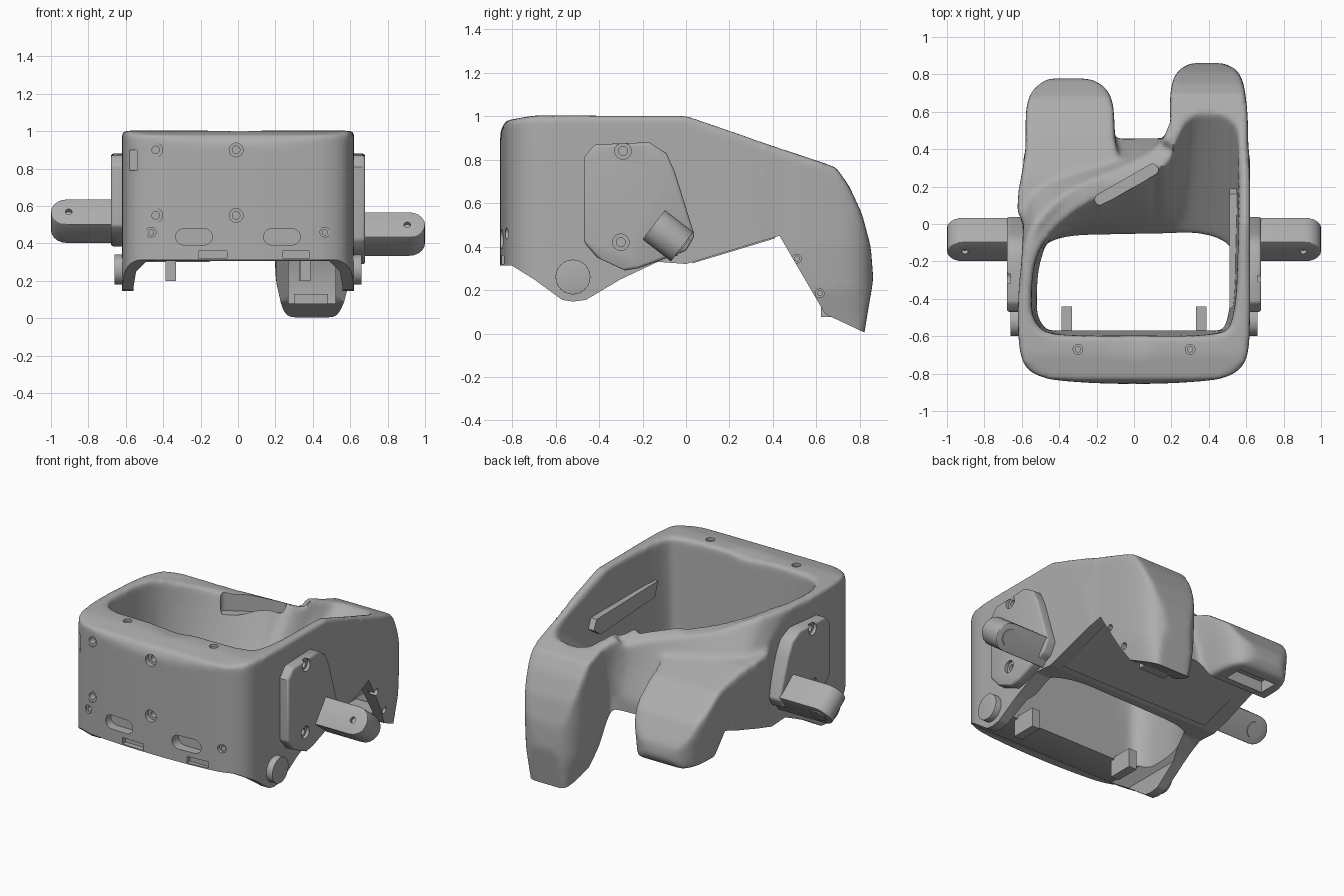
import bpy, bmesh, math
from mathutils import Vector

cube = bpy.data.objects.get("Cube")
if cube:
    bpy.data.objects.remove(cube, do_unlink=True)

shell_grey = bpy.data.materials.new("shell_grey")
shell_grey.use_nodes = True
shell_grey.diffuse_color = (0.42, 0.42, 0.42, 1)
shell_grey.node_tree.nodes["Principled BSDF"].inputs["Base Color"].default_value = (0.42, 0.42, 0.42, 1)


# ---------- helpers ----------
def make_object(name, bm):
    mesh = bpy.data.meshes.new(name)
    bm.to_mesh(mesh)
    bm.free()
    obj = bpy.data.objects.new(name, mesh)
    bpy.context.scene.collection.objects.link(obj)
    return obj


def loft(name, rings):
    """Closed solid through rings that share one point count."""
    bm = bmesh.new()
    loops = [[bm.verts.new(p) for p in ring] for ring in rings]
    count = len(loops[0])
    for low, high in zip(loops, loops[1:]):
        for i in range(count):
            j = (i + 1) % count
            bm.faces.new((low[i], low[j], high[j], high[i]))
    bm.faces.new(loops[0])
    bm.faces.new(loops[-1])
    bmesh.ops.recalc_face_normals(bm, faces=bm.faces)
    bmesh.ops.triangulate(bm, faces=[f for f in bm.faces if len(f.verts) > 4])
    return make_object(name, bm)


PLACE = {"x": lambda a, b, c: (c, a, b),
         "y": lambda a, b, c: (a, c, b),
         "z": lambda a, b, c: (a, b, c)}


def prism(name, points, axis, start, end):
    put = PLACE[axis]
    return loft(name, [[put(a, b, c) for a, b in points] for c in (start, end)])


def rect(a, b, c, d):
    return [(a, c), (b, c), (b, d), (a, d)]


def stadium(a, b, half, radius, angle=0.0, steps=10):
    points = []
    for side in (1, -1):
        for i in range(steps + 1):
            t = math.pi * (i / steps - 0.5) + (0 if side == 1 else math.pi)
            u, v = side * half + radius * math.cos(t), radius * math.sin(t)
            points.append((a + u * math.cos(angle) - v * math.sin(angle),
                           b + u * math.sin(angle) + v * math.cos(angle)))
    return points


def circle(a, b, radius, steps=24):
    turn = math.tau / steps
    return [(a + radius * math.cos(i * turn), b + radius * math.sin(i * turn)) for i in range(steps)]


def bore(axis, a, b, radius, outside, step, end):
    """Stepped screw hole cutter."""
    put = PLACE[axis]
    stages = [(radius, outside), (radius, step), (radius * 0.55, step), (radius * 0.55, end)]
    return loft("bore", [[put(u, v, c) for u, v in circle(a, b, r)] for r, c in stages])


def smooth_ring(points, steps=4):
    """Closed Catmull-Rom curve through the points."""
    pts = [Vector(p) for p in points]
    n, out = len(pts), []
    for i in range(n):
        p, q, r, s = (pts[(i + k) % n] for k in (-1, 0, 1, 2))
        for k in range(steps):
            t = k / steps
            out.append(0.5 * (2 * q + (r - p) * t + (2 * p - 5 * q + 4 * r - s) * t ** 2
                              + (3 * q - p - 3 * r + s) * t ** 3))
    return out


def apply_modifiers(obj):
    graph = bpy.context.evaluated_depsgraph_get()
    mesh = bpy.data.meshes.new_from_object(obj.evaluated_get(graph))
    obj.modifiers.clear()
    obj.data = mesh


def combine(target, other, operation):
    mod = target.modifiers.new("boolean", "BOOLEAN")
    mod.operation, mod.solver, mod.object = operation, "EXACT", other
    apply_modifiers(target)
    bpy.data.objects.remove(other, do_unlink=True)


def join(name, objects):
    bm = bmesh.new()
    for obj in objects:
        bm.from_mesh(obj.data)
        bpy.data.objects.remove(obj, do_unlink=True)
    return make_object(name, bm)


def round_edges(obj, width):
    mod = obj.modifiers.new("bevel", "BEVEL")
    mod.width, mod.segments, mod.limit_method, mod.angle_limit = width, 3, "ANGLE", math.radians(40)
    apply_modifiers(obj)


# ---------- main shell ----------
def rim_height(x, y):
    slope = 0.36 if x > 0.15 else 0.55
    return 1.02 - slope * max(0, y)


def outer_foot(x, y):
    return (x, 0.45 - 0.1 * abs(x / 0.62) ** 6 + 0.02 * y) if y > -0.2 else (x, y)


def inner_foot(x, y):
    u = max(-1, min(1, x / 0.55))
    return 0.52 * u, (-0.06 - 0.08 * abs(u) ** 6 + 0.02 * y) if y > -0.15 else max(y, -0.57)


outer_rim = smooth_ring([(0, -.855), (.3, -.845), (.5, -.815), (.6, -.72), (.62, -.5), (.62, -.2), (.62, .2),
                         (.6, .5), (.54, .63), (.4, .66), (.28, .65), (.2, .57), (.13, .42), (-.1, .29),
                         (-.35, .18), (-.5, .05), (-.59, -.15), (-.62, -.45), (-.6, -.72), (-.5, -.815), (-.3, -.845)])
inner_rim = smooth_ring([(0, -.6), (.42, -.59), (.53, -.5), (.56, -.1), (.56, .4), (.53, .56), (.4, .6), (.3, .58),
                         (.25, .5), (.18, .36), (.05, .26), (-.1, .2), (-.3, .09), (-.45, -.05), (-.53, -.2),
                         (-.55, -.4), (-.53, -.52), (-.42, -.59)])

shell = loft("main_shell", [[(*outer_foot(x, y), -.06) for x, y in outer_rim],
                            [(*outer_foot(x, y), .48) for x, y in outer_rim],
                            [(x, y, rim_height(x, y)) for x, y in outer_rim]])


def finger(name, outline, centre, stages):
    ring = smooth_ring(outline)
    return loft(name, [[(centre + (x - centre) * scale, y, z) for x, y in ring] for z, scale in stages])


# long rear finger, trimmed together with the shell by the side profile
long_finger = finger("long_finger", [(.25, .3), (.58, .3), (.61, .45), (.595, .7), (.55, .82), (.45, .865),
                                     (.32, .865), (.23, .81), (.195, .7), (.2, .5)],
                     0.4, [(-.06, .7), (.06, .8), (.2, .95), (.4, 1), (1.1, 1)])
combine(shell, long_finger, "UNION")
side_profile = [(-.86, -.2), (-.86, .92), (-.83, .98), (-.7, 1.003), (0, 1.003), (.69, .765), (.75, .68),
                (.81, .55), (.85, .4), (.862, .25), (.82, 0), (.79, -.2)]
combine(shell, prism("profile", side_profile, "x", -1, 1), "INTERSECT")

# short rear finger
short_finger = finger("short_finger", [(-.59, 0), (-.58, .4), (-.57, .65), (-.49, .765), (-.35, .78), (-.2, .765),
                                       (-.12, .67), (-.1, .45), (-.08, .1)],
                      -0.35, [(.2, .8), (.32, .9), (.5, 1), (1, 1)])
short_profile = [(-.1, .84), (.25, .79), (.5, .71), (.68, .58), (.77, .44), (.785, .36), (.74, .3), (.35, .3), (-.1, .3)]
combine(short_finger, prism("profile", short_profile, "x", -1, 0.2), "INTERSECT")
combine(shell, short_finger, "UNION")

# bowl-shaped opening
bowl = loft("bowl", [[(*inner_foot(x, y), -.4) for x, y in inner_rim],
                     [(*inner_foot(x, y), .33) for x, y in inner_rim],
                     [(x, y, rim_height(x, y)) for x, y in inner_rim],
                     [(x, y, 1.4) for x, y in inner_rim]])
combine(shell, bowl, "DIFFERENCE")

# blend everything into one soft form
remesh = shell.modifiers.new("remesh", "REMESH")
remesh.mode, remesh.voxel_size = "VOXEL", 0.014
soften = shell.modifiers.new("soften", "SMOOTH")
soften.factor, soften.iterations = 0.5, 16
apply_modifiers(shell)

# crisp underside
underside = [(-1, .312), (-.8, .312), (-.7, .25), (-.57, .155), (-.52, .147), (-.46, .155), (-.3, .25), (-.13, .33),
             (0, .32), (.43, .45), (.64, .09), (.81, .01), (1, -.08), (1, -.5), (-1, -.5)]
combine(shell, prism("underside", underside, "x", -1, 1), "DIFFERENCE")

# arch under the front wall, finger cavities, screw holes and slots
half_arch = [(.56, -.4), (.56, .16), (.545, .25), (.49, .305)]
arch = half_arch + [(-x, z) for x, z in reversed(half_arch)]
cavity = [(.4, .4), (.52, .46), (.68, .44), (.78, .25), (.76, .08), (.55, .08)]
cutters = [prism("arch", arch, "y", -1, -.06),
           prism("cavity", cavity, "x", .27, .52),
           prism("pocket", rect(-.48, -.22, .56, .68), "z", .2, .37),
           prism("rim_slot", stadium(-.04, .21, .16, .03, math.radians(30)), "z", .78, 1.1),
           prism("corner_notch", rect(-.59, -.54, .79, .9), "y", -1, -.76)]
for x in (-.44, -.01):
    for z in (.55, .9):
        cutters.append(bore("y", x, z, .037, -1, -.825, -.78))
for side in (-1, 1):
    cutters.append(bore("y", side * .465, .46, .026, -1, -.81, -.77))
    cutters.append(bore("z", side * .3, -.67, .026, 1.1, .985, .94))
    cutters.append(prism("front_slot", stadium(side * .235, .435, .055, .043), "y", -1, -.79))
for left, right in ((-.21, -.06), (.24, .38)):
    cutters.append(prism("notch", rect(left, right, .32, .36), "y", -1, -.82))
for y, z in ((.51, .345), (.615, .185)):
    cutters.append(bore("x", y, z, .02, .75, .56, .535))
combine(shell, join("details", cutters), "DIFFERENCE")
parts = [shell]

# ---------- side plates, handles and pivot caps ----------
plate = [(-.47, .42), (-.47, .81), (-.42, .87), (-.17, .88), (-.09, .83), (-.05, .74), (.04, .45), (0, .38),
         (-.22, .3), (-.28, .29), (-.41, .35)]
for side, label, squash in ((1, "left", 1.0), (-1, "right", 0.84)):
    def level(z):
        return 0.88 - (0.88 - z) * squash

    mount = prism(label + "_side_plate", [(y, level(z)) for y, z in plate], "x", side * .57, side * .68)
    round_edges(mount, 0.014)
    holes = [bore("x", y, level(z), .038, side * .8, side * .66, side * .62) for y, z in ((-.29, .84), (-.3, .42))]
    combine(mount, join("holes", holes), "DIFFERENCE")

    def tilt(x, w, n):
        return side * x, -.083 + .61 * w + .79 * n, level(.45) + .79 * w - .61 * n

    def tilted(name, points, start, end):
        return loft(name, [[tilt(x, w, n) for x, w in points] for n in (start, end)])

    handle = tilted(label + "_handle", stadium(.77, 0, .145, .085), -.083, .083)
    round_edges(handle, 0.022)
    combine(handle, tilted("hole", circle(.905, 0, .018), -.12, -.06), "DIFFERENCE")
    disc = tilted(label + "_handle_disc", circle(.912, 0, .05), .07, .089)
    cap = prism(label + "_pivot_cap", circle(-.52, .26, .08, 40), "x", side * .57, side * .66)
    round_edges(cap, 0.012)
    parts += [mount, handle, disc, cap]

    # hooks hanging inside the front wall
    x = side * .36
    parts.append(prism(label + "_hook", rect(x - .028, x + .028, -.6, -.44), "z", .2, .32))

# ---------- underside cover, inner pad, parts inside the long finger ----------
parts.append(prism("underside_cover", [(.03, .323), (.41, .438), (.41, .452), (.03, .337)], "x", -.5, .55))
parts.append(prism("inner_pad", [(-.42, .68), (-.45, .77), (.16, .76), (.19, .7), (.12, .65)], "x", .51, .58))
parts.append(prism("finger_block", rect(.3, .48, .62, .75), "z", .075, .13))
parts.append(prism("finger_rib", rect(.33, .38, .62, .74), "z", .2, .45))

for obj in parts:
    obj.data.materials.clear()
    obj.data.materials.append(shell_grey)
    bpy.ops.object.select_all(action="DESELECT")
    obj.select_set(True)
    bpy.context.view_layer.objects.active = obj
    bpy.ops.object.shade_smooth_by_angle(angle=math.radians(35))
